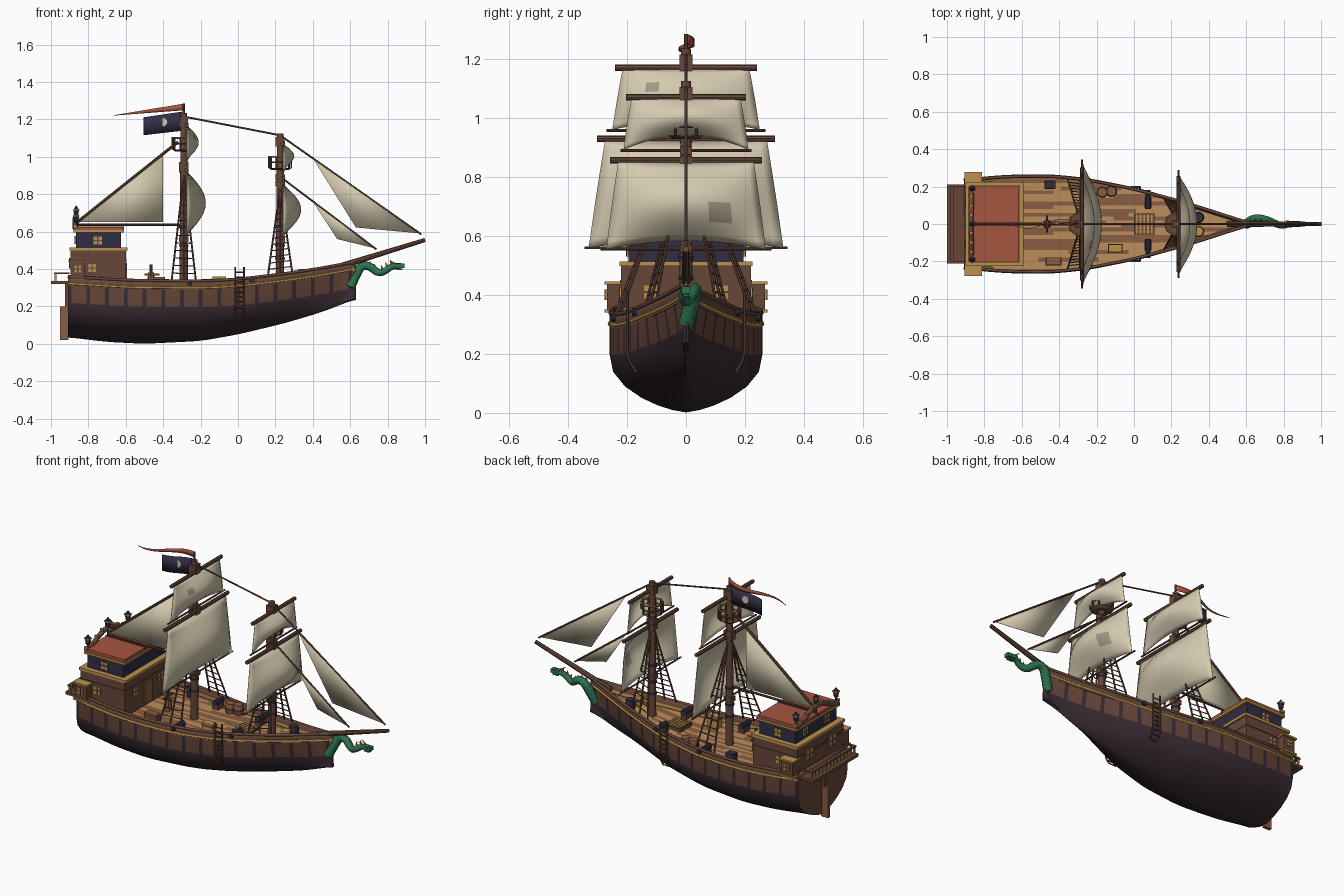
import bpy, bmesh, math, random
from mathutils import Vector, Matrix

random.seed(4)
if "Cube" in bpy.data.objects:
    bpy.data.objects.remove(bpy.data.objects["Cube"])

COLOURS = {
    "dark_wood": (0.135, 0.062, 0.042), "plank_wood": (0.25, 0.11, 0.055),
    "hull_purple": (0.042, 0.025, 0.034), "navy": (0.032, 0.026, 0.06),
    "gold": (0.50, 0.29, 0.075), "deck_tan": (0.50, 0.27, 0.105),
    "roof_red": (0.38, 0.09, 0.05), "sail_cream": (0.66, 0.59, 0.43),
    "patch_grey": (0.36, 0.32, 0.24), "dragon_green": (0.025, 0.17, 0.08)}
NAMES = list(COLOURS)
MATS = []
for name, rgb in COLOURS.items():
    m = bpy.data.materials.new(name)
    m.use_nodes = True
    m.diffuse_color = (*rgb, 1)
    m.node_tree.nodes["Principled BSDF"].inputs["Base Color"].default_value = (*rgb, 1)
    MATS.append(m)
built = []


class Part:
    """One named mesh collected from boxes, rods and faces."""
    def __init__(self, name):
        self.name, self.bm = name, bmesh.new()

    def paint(self, verts, colour):
        for f in {f for v in verts for f in v.link_faces}:
            f.material_index = NAMES.index(colour)

    def box(self, x0, x1, y0, y1, z0, z1, colour="dark_wood"):
        mat = Matrix.Translation(((x0+x1)/2, (y0+y1)/2, (z0+z1)/2)) @ Matrix.Diagonal((x1-x0, y1-y0, z1-z0, 1))
        self.paint(bmesh.ops.create_cube(self.bm, size=1, matrix=mat)["verts"], colour)

    def rod(self, a, b, r, colour="dark_wood", r2=None, sides=8):
        a, b = Vector(a), Vector(b)
        mat = Matrix.Translation((a+b)/2) @ (b-a).to_track_quat('Z', 'Y').to_matrix().to_4x4()
        self.paint(bmesh.ops.create_cone(self.bm, cap_ends=True, segments=sides, radius1=r,
                   radius2=r if r2 is None else r2, depth=(b-a).length, matrix=mat)["verts"], colour)

    def grid(self, rows, colour_rule):
        vs = [[self.bm.verts.new(p) for p in row] for row in rows]
        for i in range(len(vs)-1):
            for j in range(len(vs[0])-1):
                f = self.bm.faces.new((vs[i][j], vs[i+1][j], vs[i+1][j+1], vs[i][j+1]))
                f.material_index = NAMES.index(colour_rule(i, j))
        return vs

    def done(self, thickness=0):
        mesh = bpy.data.meshes.new(self.name)
        self.bm.to_mesh(mesh)
        self.bm.free()
        for m in MATS:
            mesh.materials.append(m)
        ob = bpy.data.objects.new(self.name, mesh)
        bpy.context.collection.objects.link(ob)
        if thickness:
            ob.modifiers.new("thickness", 'SOLIDIFY').thickness = thickness
        built.append(ob)


def tube(name, points, radius, colour, radii=None):
    cu = bpy.data.curves.new(name, 'CURVE')
    cu.dimensions, cu.bevel_depth, cu.bevel_resolution, cu.use_fill_caps = '3D', radius, 2, True
    sp = cu.splines.new('NURBS')
    sp.points.add(len(points)-1)
    for i, p in enumerate(points):
        sp.points[i].co = (*p, 1)
        sp.points[i].radius = radii[i] if radii else 1
    sp.use_endpoint_u, sp.order_u = True, 3
    cu.materials.append(MATS[NAMES.index(colour)])
    bpy.context.collection.objects.link(bpy.data.objects.new(name, cu))


def lerp(table, x):
    for (x0, a), (x1, b) in zip(table, table[1:]):
        if x <= x1:
            return a + (b-a)*(x-x0)/(x1-x0)
    return table[-1][1]


def smooth(table):
    return lambda x: sum(lerp(table, min(max(x+d, table[0][0]), table[-1][0])) for d in (-.05, -.025, 0, .025, .05))/5


# Hull lines
keel = smooth([(-.91, .035), (-.7, .01), (-.5, 0), (-.2, .015), (0, .05), (.25, .11), (.45, .17), (.63, .24)])
top = smooth([(-.91, .36), (-.6, .34), (-.2, .335), (0, .345), (.25, .375), (.45, .405), (.63, .44)])
beam = smooth([(-.91, .235), (-.7, .256), (-.45, .26), (-.25, .24), (0, .19), (.25, .125), (.45, .062), (.63, .002)])
deck = lambda x: top(x) - .05


def side(x, z):
    s = min(max((z-keel(x))/(top(x)-keel(x)), 0), 1)
    q = min(s/.55, 1)
    k = min(max((x-.1)/.5, 0), 1)*.75
    return beam(x)*((1-k)*(1-(1-q)**2)**.7 + k*s)


# Hull with ribbed band and gold strake
N = 77
stations = [-.91 + 1.54*i/N for i in range(N+1)]
rows = []
for x in stations:
    low = top(x) - .14
    zs = [keel(x) + (low-keel(x))*q for q in (0, .04, .12, .25, .45, .7, 1)] + [top(x)-d for d in (.046, .03, 0)]
    half = [(side(x, z), z) for z in zs]
    rows.append([(x, -y, z) for y, z in reversed(half)] + [(x, y, z) for y, z in half[1:]])
last = len(rows[0]) - 2


def hull_colour(i, j):
    k = min(j, last-j)
    return ("dark_wood", "gold", "hull_purple" if i % 5 == 0 else "dark_wood")[k] if k < 3 else "hull_purple"


hull = Part("hull")
vs = hull.grid(rows, hull_colour)
hull.bm.faces.new(vs[0]).material_index = NAMES.index("dark_wood")
bmesh.ops.remove_doubles(hull.bm, verts=hull.bm.verts, dist=.0005)
bmesh.ops.recalc_face_normals(hull.bm, faces=hull.bm.faces)
hull.done(.012)
for s in (-1, 1):
    tube("cap_rail", [(x, s*(beam(x)-.003), top(x)) for x in stations[::4]], .008, "dark_wood")
    tube("gold_moulding", [(x, s*(side(x, top(x)-.038)+.001), top(x)-.038) for x in stations[::4]], .006, "gold")

# Planked deck
strips = [-.26 + .02*j for j in range(27)]
shift = [random.randrange(8) for _ in strips]
tones = {}
floor = Part("deck")
floor.grid([[(x, max(min(y, beam(x)-.004), .004-beam(x)), deck(x)) for y in strips] for x in stations[:-1:2]],
           lambda i, j: tones.setdefault((j, (i+shift[j])//8), random.choice(["deck_tan"]*3 + ["plank_wood"]*2)))
bmesh.ops.remove_doubles(floor.bm, verts=floor.bm.verts, dist=.0005)
bmesh.ops.recalc_face_normals(floor.bm, faces=floor.bm.faces)
floor.done()

# Stern castle
cabin = Part("stern_cabin")
cabin.box(-.895, -.6, -.22, .22, .29, .505)
cabin.box(-.9, -.59, -.225, .225, .498, .514, "gold")
cabin.box(-.9, -.597, -.224, .224, .44, .45)
cabin.box(-.865, -.625, -.195, .195, .514, .598, "navy")
cabin.box(-.88, -.61, -.207, .207, .595, .608, "gold")
cabin.box(-.876, -.615, -.2, .2, .608, .625, "roof_red")
cabin.box(-.88, -.61, -.004, .004, .61, .628)
cabin.box(-.601, -.594, -.035, .035, .3, .43, "plank_wood")
cabin.done()

windows = Part("windows")


def window(axis, c, out, z, h=.022):
    """Gold pane with dark crossbars on a wall facing x or y."""
    lo, hi = sorted((out, out + math.copysign(.006, out)))
    for w, t, d, colour in ((h, h, 0, "gold"), (h, .003, .002, "dark_wood"), (.003, h, .002, "dark_wood")):
        if axis == 'y':
            windows.box(c-w, c+w, lo-d, hi+d, z-t, z+t, colour)
        else:
            windows.box(lo-d, hi+d, c-w, c+w, z-t, z+t, colour)


bays = Part("side_bays")
for s in (-1, 1):
    window('y', -.78, s*.22, .405)
    window('y', -.75, s*.195, .553)
    window('y', -.857, s*.268, .4, .018)
    window('x', s*.11, -.895, .43, .028)
    window('x', s*.1, -.865, .555)
    window('x', s*.12, -.596, .41)
    bays.box(-.895, -.82, *sorted((s*.2, s*.268)), .345, .438)
    bays.box(-.905, -.812, *sorted((s*.2, s*.277)), .436, .446, "gold")
    bays.box(-.905, -.812, *sorted((s*.2, s*.277)), .34, .35, "gold")
windows.done()
bays.done()

balcony = Part("stern_balcony")
balcony.box(-1, -.9, -.212, .212, .32, .337)
balcony.box(-.985, -.965, -.212, .212, .372, .382)
for i in range(13):
    y = -.204 + .034*i
    balcony.box(-.98, -.97, y-.005, y+.005, .335, .373, "gold")
for s in (-1, 1):
    balcony.box(-.985, -.9, s*.206-.006, s*.206+.006, .372, .382)
balcony.done()

rudder = Part("rudder")
rudder.box(-.952, -.905, -.01, .01, .02, .2, "plank_wood")
rudder.box(-.925, -.905, -.012, .012, .2, .33)
rudder.done()

# Stern crest and lanterns
tube("stern_crest", [(-.87, -.2+.05*i, .645+.03*math.cos((i-4)*math.pi/4)) for i in range(9)], .014, "dark_wood")
lanterns = Part("stern_lanterns")
for i in range(9):
    z = .645 + .03*math.cos((i-4)*math.pi/4)
    lanterns.box(-.88, -.86, -.206+.05*i, -.194+.05*i, z+.008, z+.022, "gold")
for y, z in ((-.19, .64), (0, .672), (.19, .64)):
    lanterns.rod((-.865, y, .6), (-.865, y, z+.01), .006)
    lanterns.rod((-.865, y, z+.01), (-.865, y, z+.04), .012, "navy", .017, 6)
    lanterns.rod((-.865, y, z+.04), (-.865, y, z+.047), .021, "gold", sides=6)
    lanterns.rod((-.865, y, z+.047), (-.865, y, z+.067), .016, "navy", .002, 6)
lanterns.done()


# Sails and masts
def square_sail(name, x, z0, z1, w0, w1, bulge, rise, patch=None):
    n, m = 20, 12
    rows = []
    for j in range(m+1):
        v = j/m
        rows.append([(x + .015 + bulge*math.sin(math.pi*v)*(1-u*u), u*(w0+(w1-w0)*v),
                      z0+(z1-z0)*v + rise*(1-u*u)*(1-v)) for u in (2*i/n-1 for i in range(n+1))])
    sail = Part(name)
    in_patch = lambda j, i: patch and patch[0] <= i <= patch[1] and patch[2] <= j <= patch[3]
    sail.grid(rows, lambda j, i: "patch_grey" if in_patch(j, i) else "sail_cream")
    sail.done(.003)


square_sail("main_sail", -.29, .56, .92, .33, .275, .1, .025)
square_sail("main_topsail", -.29, .96, 1.165, .25, .215, .062, .03, (4, 5, 7, 8))
square_sail("fore_sail", .225, .555, .85, .27, .23, .095, .03, (13, 15, 3, 5))
square_sail("fore_topsail", .225, .892, 1.065, .212, .185, .058, .05)

masts, nests, shrouds = Part("masts_and_yards"), Part("crows_nests"), Part("shrouds")
for x, height, nest, spread, yards in (
        (-.29, 1.235, 1.04, .9, ((1.17, .24, .011), (.93, .302, .011), (.957, .27, .005), (.56, .345, .005))),
        (.225, 1.125, .94, .83, ((1.07, .203, .011), (.857, .257, .011), (.89, .222, .005), (.556, .29, .005)))):
    masts.rod((x, 0, .25), (x, 0, height), .023, r2=.017, sides=12)
    masts.box(x-.024, x+.024, -.022, .022, height-.06, height-.02)
    for z in (.45, .52, .62):
        masts.rod((x, 0, z), (x, 0, z+.012), .026, "navy", sides=12)
    for z, w, r in yards:
        masts.rod((x+.012, -w, z), (x+.012, w, z), r)
        masts.box(x-.025, x+.025, -.02, .02, z-.014, z+.014)
    # Lookout basket
    nests.rod((x, 0, nest-.012), (x, 0, nest), .045, "dark_wood", .062, 12)
    for i in range(10):
        a, b = (2*math.pi*k/10 for k in (i, i+1))
        p, q = ((x+.06*math.cos(t), .06*math.sin(t)) for t in (a, b))
        nests.rod((*p, nest), (*p, nest+.065), .005)
        nests.rod((*p, nest+.06), (*q, nest+.06), .005, "gold")
        nests.rod((*p, nest+.03), (*q, nest+.03), .004)
    # Rope ladders up to the mast
    for s in (-1, 1):
        feet = [Vector((x+d, s*(beam(x+d)-.012), top(x+d))) for d in (-.065, 0, .065)]
        head = Vector((x, s*.02, spread))
        for f in feet:
            shrouds.rod(f, head, .005, sides=6)
        for k in range(1, 12):
            shrouds.rod(feet[0].lerp(head, k/14), feet[2].lerp(head, k/14), .003, sides=5)
masts.rod((-.29, 0, 1.23), (-.29, 0, 1.285), .006)
masts.rod((.5, 0, .4), (1, 0, .555), .017, r2=.011)
masts.rod((-.86, 0, .65), (-.32, 0, 1.08), .008)
masts.rod((-.86, 0, .637), (-.29, 0, .637), .007)
masts.done()
nests.done()
shrouds.done()

stays = Part("stays")
for a, b in (((-.29, 1.215), (.225, 1.115)), ((.225, 1.115), (.98, .585)), ((.23, .89), (.74, .505))):
    stays.rod((a[0], 0, a[1]), (b[0], 0, b[1]), .005, sides=6)
stays.done()
jibs = Part("fore_and_aft_sails")
for tri in (((.4, .992), (.975, .59), (.63, .622)), ((.4, .76), (.735, .51), (.53, .56)),
            ((-.4, 1.01), (-.4, .65), (-.85, .652))):
    jibs.bm.faces.new([jibs.bm.verts.new((x, 0, z)) for x, z in tri]).material_index = NAMES.index("sail_cream")
jibs.done(.003)


# Flag and pennant
def ribbon(name, x0, x1, z0, z1, h0, h1, wave, colour):
    part = Part(name)
    ts = [i/12 for i in range(13)]
    part.grid([[(x0+(x1-x0)*t, wave*math.sin(2*math.pi*t), z0+(z1-z0)*t + s*(h0+(h1-h0)*t)) for t in ts]
               for s in (-1, 1)], lambda i, j: colour)
    return part


flag = ribbon("flag", -.3, -.505, 1.19, 1.163, .051, .048, .006, "navy")
flag.rod((-.4, 0, 1.185), (-.4, .008, 1.185), .022, "sail_cream", sides=12)
flag.done(.003)
ribbon("pennant", -.285, -.665, 1.267, 1.221, .018, .001, .025, "roof_red").done(.003)

# Serpent figurehead
path = [(.6, .0, .3), (.625, .015, .36), (.655, .03, .415), (.7, .025, .42), (.75, .005, .375), (.79, -.01, .39),
        (.83, 0, .42), (.87, 0, .415)]
tube("serpent_neck", path, .024, "dragon_green", [1.1, 1.15, 1.05, .95, .85, .75, .7, .7])
crest = Part("serpent_head")
crest.box(.835, .89, -.015, .015, .405, .428, "dragon_green")
crest.box(.845, .88, -.011, .011, .394, .402, "dragon_green")
for s in (-1, 1):
    crest.rod((.845, s*.01, .425), (.81, s*.018, .447), .006, "gold", .001)
for x, y, z in ((.625, .018, .4), (.65, .022, .425), (.68, .025, .432), (.71, .02, .42), (.735, .01, .405),
                (.77, -.005, .4), (.795, -.005, .415), (.82, 0, .425)):
    crest.rod((x, y, z), (x-.006, y, z+.022), .008, "gold", .001, 5)
crest.done()

# Boarding ladders and guns
ladders, guns = Part("boarding_ladders"), Part("cannons")
for s in (-1, 1):
    levels = [.14 + .027*k for k in range(11)]
    pts = [(s*(side(.01, z)+.012), z) for z in levels]
    for (y, z), (y2, z2) in zip(pts, pts[1:]):
        for x in (-.015, .032):
            ladders.rod((x, y, z), (x, y2, z2), .005, sides=6)
        ladders.rod((-.015, y, z), (.032, y, z), .004, sides=6)
    for x in (-.26, .075):
        z, y = deck(x) + .038, beam(x)
        guns.rod((x, s*(y-.09), z), (x, s*(y+.012), z), .018, "navy", .013, 10)
        guns.box(x-.018, x+.018, *sorted((s*(y-.085), s*(y-.03))), deck(x), z-.008)
ladders.done()
guns.done()

# Deck fittings
gear = Part("deck_fittings")
z = deck(.055)
gear.box(0, .11, -.056, .056, z-.01, z+.016)
for i in range(5):
    gear.box(.01+.02*i, .02+.02*i, -.05, .05, z, z+.02, "gold")
    gear.box(.006, .104, -.045+.02*i, -.035+.02*i, z, z+.019, "plank_wood")
for x, y, colour in ((-.12, .175, "plank_wood"), (-.17, .17, "plank_wood"), (.345, .035, "navy"), (.345, -.04, "gold")):
    z = deck(x)
    gear.rod((x, y, z), (x, y, z+.03), .025, colour, .03, 12)
    gear.rod((x, y, z+.03), (x, y, z+.06), .03, colour, .025, 12)
    gear.rod((x, y, z+.026), (x, y, z+.034), .031, "hull_purple", sides=12)
for x, y, w, colour in ((-.45, .21, .026, "navy"), (-.43, -.2, .04, "plank_wood"), (-.1, -.13, .035, "gold")):
    gear.box(x-w, x+w, y-.02, y+.02, deck(x), deck(x)+.07, colour)
    gear.box(x-w-.003, x+w+.003, y-.022, y+.022, deck(x)+.05, deck(x)+.058)
gear.rod((-.465, 0, .28), (-.465, 0, .38), .024, "plank_wood", .016)
gear.rod((-.465, -.045, .37), (-.465, .045, .37), .006)
gear.rod((-.5, 0, .37), (-.42, 0, .37), .006, "gold")
gear.rod((-.465, 0, .38), (-.465, 0, .425), .008)
gear.done()

for ob in built:
    ob.select_set(True)
bpy.context.view_layer.objects.active = built[0]
bpy.ops.object.shade_smooth_by_angle(angle=math.radians(35))
